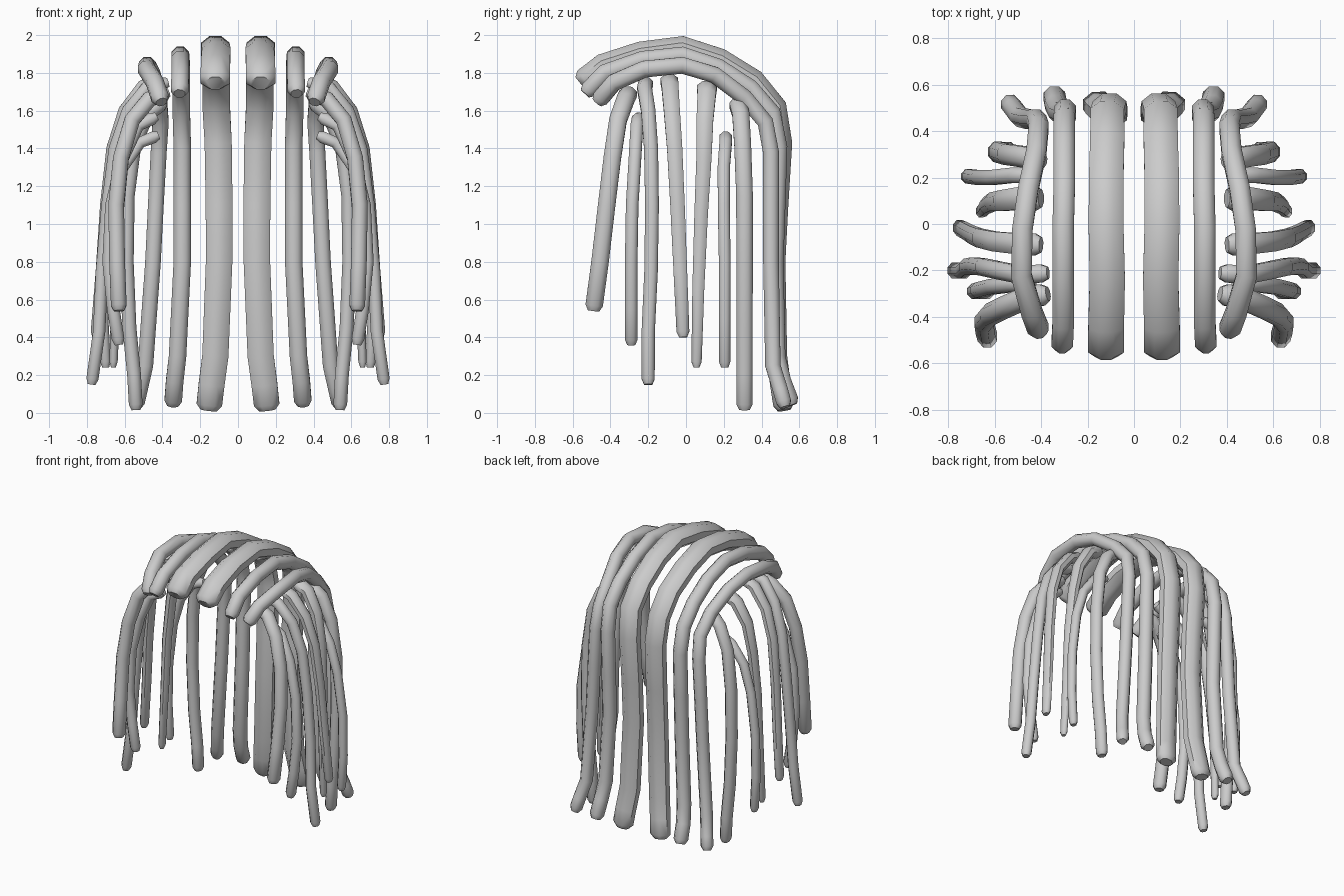
import bpy, bmesh, math
from mathutils import Vector

mat = bpy.data.materials.new("light_grey")
mat.diffuse_color = (0.6, 0.6, 0.6, 1)
SIDES = 8


def strand(name, pts, width, thick, axis, tip=1.0):
    """Sweep a rounded tube along pts; axis is the direction of its width."""
    pts = [Vector(p) for p in pts]
    # short bevelled ring at each end
    a = pts[0] + (pts[1] - pts[0]).normalized() * 0.03
    b = pts[-1] + (pts[-2] - pts[-1]).normalized() * 0.03
    path = [pts[0], a] + pts[1:-1] + [b, pts[-1]]
    n = len(path)
    for side, label in ((1, "right"), (-1, "left")):
        bm = bmesh.new()
        rings = []
        for i, p in enumerate(path):
            t = (path[min(i + 1, n - 1)] - path[max(i - 1, 0)]).normalized()
            u = (axis - t * axis.dot(t)).normalized()
            v = t.cross(u)
            s = 1 + (tip - 1) * i / (n - 1)
            if i in (0, n - 1):
                s *= 0.65
            ring = []
            for k in range(SIDES):
                ang = 2 * math.pi * (k + 0.5) / SIDES
                q = p + u * (math.cos(ang) * width * s) + v * (math.sin(ang) * thick * s)
                ring.append(bm.verts.new((q.x * side, q.y, q.z)))
            rings.append(ring)
        for r0, r1 in zip(rings, rings[1:]):
            for k in range(SIDES):
                j = (k + 1) % SIDES
                bm.faces.new((r0[k], r0[j], r1[j], r1[k]))
        bm.faces.new(rings[0])
        bm.faces.new(rings[-1])
        bmesh.ops.recalc_face_normals(bm, faces=bm.faces)
        me = bpy.data.meshes.new(name)
        bm.to_mesh(me)
        bm.free()
        me.materials.append(mat)
        ob = bpy.data.objects.new(name + "_" + label, me)
        bpy.context.collection.objects.link(ob)
        bpy.ops.object.select_all(action='DESELECT')
        ob.select_set(True)
        bpy.context.view_layer.objects.active = ob
        bpy.ops.object.shade_smooth_by_angle(angle=math.radians(50))


X, Y = Vector((1, 0, 0)), Vector((0, 1, 0))

# Long strands arching from the fringe over the crown and down the back
strand("centre_strand", [
    (.12, -.56, 1.745), (.12, -.44, 1.84), (.115, -.24, 1.905), (.12, -.02, 1.935),
    (.12, .18, 1.87), (.115, .36, 1.76), (.115, .475, 1.62), (.105, .505, 1.43),
    (.1, .485, 1.1), (.1, .47, .8), (.12, .48, .3), (.14, .5, .15), (.155, .52, .015)],
    .085, .068, X, .85)
strand("inner_strand", [
    (.31, -.535, 1.69), (.305, -.43, 1.8), (.305, -.23, 1.87), (.305, -.02, 1.893),
    (.3, .17, 1.83), (.3, .34, 1.72), (.3, .455, 1.59), (.295, .49, 1.41),
    (.295, .48, 1.1), (.295, .47, .8), (.32, .48, .3), (.335, .51, .17), (.345, .56, .04)],
    .05, .05, X)
strand("outer_strand", [
    (.405, -.47, 1.645), (.44, -.38, 1.75), (.485, -.22, 1.82), (.48, -.02, 1.84),
    (.455, .15, 1.79), (.42, .31, 1.67), (.41, .42, 1.54), (.42, .45, 1.38),
    (.435, .45, 1.1), (.45, .45, .8), (.49, .46, .25), (.52, .5, .12), (.54, .525, .03)],
    .05, .05, X, .85)

# Short strands hanging from under the crown down each side, front to back
strand("side_strand_1", [
    (.37, -.3, 1.7), (.47, -.32, 1.66), (.56, -.36, 1.55), (.62, -.39, 1.35),
    (.645, -.42, 1.1), (.64, -.455, .8), (.63, -.49, .54)], .05, .045, Y)
strand("side_strand_2", [
    (.43, -.25, 1.57), (.53, -.26, 1.52), (.61, -.27, 1.35), (.67, -.285, 1.1),
    (.685, -.29, .8), (.66, -.29, .55), (.63, -.29, .36)], .036, .036, Y)
strand("side_strand_3", [
    (.37, -.21, 1.75), (.48, -.22, 1.72), (.58, -.2, 1.6), (.65, -.185, 1.4),
    (.69, -.18, 1.1), (.72, -.185, .75), (.735, -.2, .43), (.775, -.2, .15)], .043, .04, Y, .85)
strand("side_strand_4", [
    (.4, -.09, 1.77), (.5, -.085, 1.73), (.6, -.075, 1.6), (.665, -.06, 1.4),
    (.7, -.045, 1.1), (.725, -.03, .75), (.755, -.015, .4)], .053, .042, Y, .65)
strand("side_strand_5", [
    (.4, .11, 1.73), (.49, .11, 1.69), (.57, .1, 1.55), (.61, .095, 1.35),
    (.635, .08, 1.05), (.645, .065, .65), (.66, .055, .24)], .062, .05, Y, .4)
strand("side_strand_6", [
    (.42, .21, 1.47), (.52, .21, 1.43), (.61, .2, 1.3), (.67, .2, 1.1),
    (.71, .205, .8), (.715, .205, .5), (.7, .205, .24)], .037, .035, Y, .85)
strand("side_strand_7", [
    (.39, .27, 1.65), (.48, .29, 1.58), (.55, .3, 1.42), (.585, .31, 1.15),
    (.59, .31, .8), (.575, .31, .45), (.55, .31, .2), (.54, .31, .015)], .05, .043, Y, .9)
